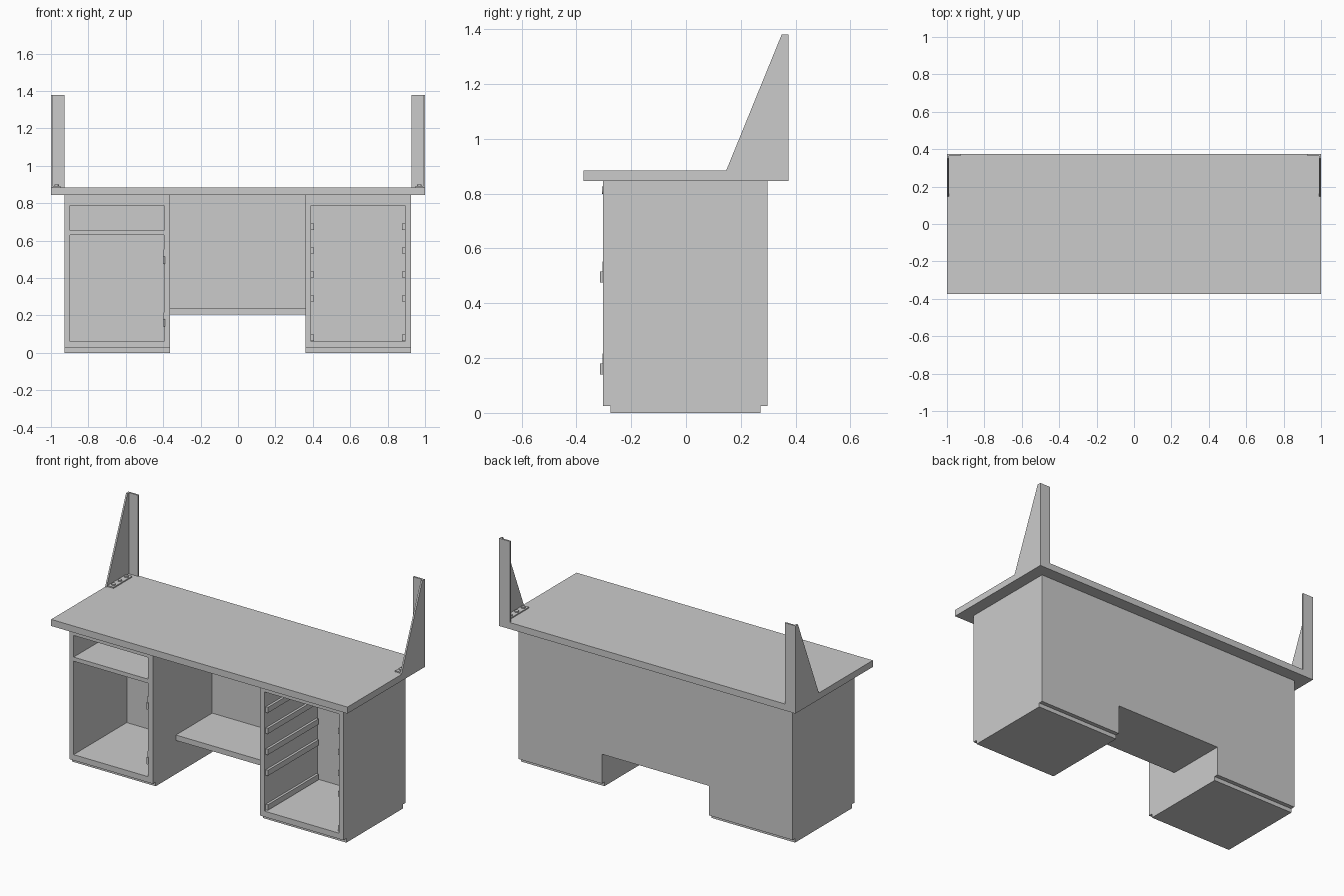
import bpy, bmesh, math
from mathutils import Matrix

if "Cube" in bpy.data.objects:
    bpy.data.objects.remove(bpy.data.objects["Cube"])


def make_object(name, bm):
    bmesh.ops.recalc_face_normals(bm, faces=bm.faces)
    mesh = bpy.data.meshes.new(name)
    bm.to_mesh(mesh)
    bm.free()
    ob = bpy.data.objects.new(name, mesh)
    bpy.context.collection.objects.link(ob)
    return ob


def add_box(bm, x0, x1, y0, y1, z0, z1):
    m = Matrix.Translation(((x0 + x1) / 2, (y0 + y1) / 2, (z0 + z1) / 2))
    bmesh.ops.create_cube(bm, size=1, matrix=m @ Matrix.Diagonal((x1 - x0, y1 - y0, z1 - z0, 1)))


def boxes(name, *dims):
    bm = bmesh.new()
    for d in dims:
        add_box(bm, *d)
    return make_object(name, bm)


def extrude_yz(name, profile, x0, x1):
    bm = bmesh.new()
    face = bm.faces.new([bm.verts.new((x0, y, z)) for y, z in profile])
    new = bmesh.ops.extrude_face_region(bm, geom=[face])["geom"]
    bmesh.ops.translate(bm, vec=(x1 - x0, 0, 0),
                        verts=[v for v in new if isinstance(v, bmesh.types.BMVert)])
    return make_object(name, bm)


def cylinder(name, centre, radius, depth, sides, rot=None):
    bm = bmesh.new()
    m = Matrix.Translation(centre) @ (rot or Matrix())
    bmesh.ops.create_cone(bm, cap_ends=True, segments=sides, radius1=radius,
                          radius2=radius, depth=depth, matrix=m)
    return make_object(name, bm)


def mirror_x(ob):
    ob.modifiers.new("mirror", 'MIRROR').use_mirror_merge = False
    # mirror about the world origin, where every object has its origin


def cut(ob, *dims):
    cutter = boxes(ob.name + "_cutter", *dims)
    cutter.hide_render = True
    cutter.hide_viewport = True
    mod = ob.modifiers.new("openings", 'BOOLEAN')
    mod.operation = 'DIFFERENCE'
    mod.solver = 'EXACT'
    mod.object = cutter
    bpy.context.view_layer.update()
    # bake the result and drop the cutter
    mesh = bpy.data.meshes.new_from_object(ob.evaluated_get(bpy.context.evaluated_depsgraph_get()))
    ob.modifiers.clear()
    ob.data = mesh
    bpy.data.objects.remove(cutter)


# Table top
boxes("table_top", (-1, 1, -0.373, 0.373, 0.845, 0.885))

# Pedestals, with recessed plinth at front and back
side = [(-0.275, 0), (0.272, 0), (0.272, 0.025), (0.297, 0.025),
        (0.297, 0.845), (-0.302, 0.845), (-0.302, 0.025), (-0.275, 0.025)]
left = extrude_yz("left_pedestal", side, -0.927, -0.363)
cut(left, (-0.898, -0.395, -0.4, 0.21, 0.655, 0.787),
    (-0.898, -0.395, -0.4, 0.21, 0.06, 0.63))
right = extrude_yz("right_pedestal", side, 0.36, 0.924)
cut(right, (0.39, 0.893, -0.4, 0.21, 0.06, 0.787))

# Back panel and foot shelf between the pedestals
boxes("back_panel", (-0.363, 0.36, 0.27, 0.297, 0.205, 0.845))
boxes("foot_shelf", (-0.363, 0.36, -0.08, 0.27, 0.205, 0.238))

# Drawer runners
for i, z in enumerate((0.064, 0.274, 0.402, 0.53, 0.658)):
    boxes(f"drawer_runners_{i + 1}",
          (0.39, 0.405, -0.29, 0.2, z, z + 0.034),
          (0.878, 0.893, -0.29, 0.2, z, z + 0.034))

# Drawer lock
cylinder("drawer_lock", (0.647, -0.301, 0.812), 0.013, 0.01, 20, Matrix.Rotation(math.pi / 2, 4, 'X'))

# Door hinges: leaf on the opening edge plus knuckle
for i, z in enumerate((0.14, 0.475)):
    boxes(f"hinge_leaf_{i + 1}", (-0.398, -0.392, -0.304, -0.27, z, z + 0.077))
    cylinder(f"hinge_knuckle_{i + 1}", (-0.396, -0.307, z + 0.02), 0.006, 0.04, 12)

# Folded sheet brackets at the back corners, mirrored
web = extrude_yz("bracket_web", [(0.147, 0.885), (0.363, 0.885), (0.363, 1.38), (0.349, 1.38)], 0.99, 1)
post = boxes("bracket_back_plate", (0.928, 1, 0.363, 0.373, 0.885, 1.38))
foot = boxes("bracket_foot", (0.95, 0.99, 0.157, 0.337, 0.885, 0.892))
for ob in (web, post, foot):
    mirror_x(ob)
for i, y in enumerate((0.185, 0.247, 0.309)):
    mirror_x(cylinder(f"bracket_bolt_{i + 1}", (0.97, y, 0.895), 0.012, 0.008, 12))
